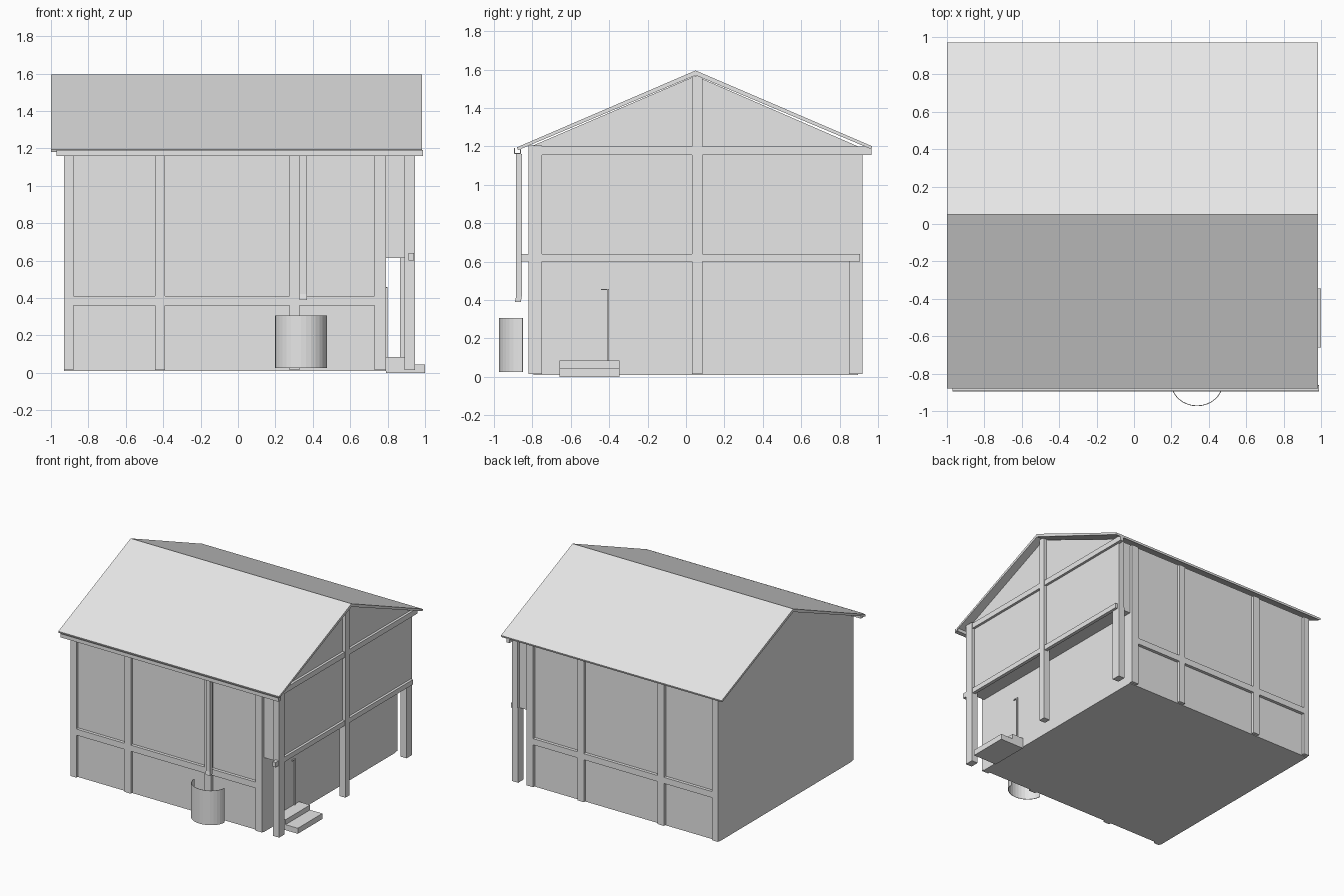
import bpy, bmesh, math

cube = bpy.data.objects.get("Cube")
if cube:
    bpy.data.objects.remove(cube, do_unlink=True)

grey = bpy.data.materials.new("light grey")
grey.use_nodes = True
COLOR = (0.8, 0.8, 0.8, 1)
grey.diffuse_color = COLOR
grey.node_tree.nodes["Principled BSDF"].inputs["Base Color"].default_value = COLOR


def finish(name, bm):
    bmesh.ops.recalc_face_normals(bm, faces=bm.faces)
    mesh = bpy.data.meshes.new(name)
    bm.to_mesh(mesh)
    bm.free()
    mesh.materials.append(grey)
    obj = bpy.data.objects.new(name, mesh)
    bpy.context.collection.objects.link(obj)
    return obj


def extrude_x(name, profile, x0, x1):
    """Extrude a (y, z) outline from x0 to x1."""
    bm = bmesh.new()
    face = bm.faces.new([bm.verts.new((x0, y, z)) for y, z in profile])
    out = bmesh.ops.extrude_face_region(bm, geom=[face])
    moved = [v for v in out["geom"] if isinstance(v, bmesh.types.BMVert)]
    bmesh.ops.translate(bm, verts=moved, vec=(x1 - x0, 0, 0))
    return finish(name, bm)


def box(name, x, y, z):
    outline = [(y[0], z[0]), (y[1], z[0]), (y[1], z[1]), (y[0], z[1])]
    return extrude_x(name, outline, *x)


FRONT, BACK = -0.795, 0.895      # wall planes
RIDGE, EAVE = 0.05, 1.205        # ridge y, wall top
LEFT, PORCH = -0.93, 0.79        # lower wall ends
FLOOR, OVER = 0.01, 0.615        # wall foot, overhang underside


def gable(base):
    return [(FRONT, base), (BACK, base), (BACK, EAVE - 0.005),
            (RIDGE, 1.567), (FRONT, EAVE)]


# Walls: full-height body and the overhanging upper storey
extrude_x("house_walls", gable(FLOOR), LEFT, PORCH)
extrude_x("upper_overhang", gable(OVER), PORCH, 0.92)

# Roof slab
extrude_x("roof", [(-0.88, 1.195), (RIDGE, 1.595), (0.97, 1.2),
                   (0.965, 1.185), (RIDGE, 1.57), (-0.875, 1.18)], -1, 0.985)

# Timber frame on the front and back walls
for side, y in (("front", (-0.82, FRONT + 0.02)), ("back", (BACK - 0.02, 0.92))):
    for i, x in enumerate((LEFT, -0.445, 0.275, 0.73)):
        width = 0.06 if i == 3 else 0.05 if i == 0 else 0.055
        box(f"{side}_wall_post_{i + 1}", (x, x + width), y, (0.015, 1.19))
    box(f"{side}_wall_rail", (LEFT + 0.03, PORCH - 0.03), y, (0.36, 0.41))

# Free-standing porch posts and the side frame
box("porch_front_post", (0.89, 0.945), (-0.82, -0.75), (0.015, 1.205))
box("porch_middle_post", (0.89, 0.945), (0.03, 0.085), (0.015, 1.565))
box("porch_back_post", (0.865, 0.92), (0.85, 0.92), (0.015, 0.62))
box("side_floor_rail", (0.912, 0.94), (-0.86, 0.905), (0.6, 0.64))
box("side_eave_beam", (0.912, 0.94), (-0.75, 0.965), (1.155, 1.198))
box("upper_back_corner", (0.87, 0.92), (BACK - 0.02, 0.92), (0.62, 1.19))

# Entry steps and the thin door edge
box("lower_step", (PORCH, 1.0), (-0.66, -0.345), (0, 0.045))
box("upper_step", (PORCH, 0.89), (-0.66, -0.345), (0.045, 0.085))
box("door_edge", (PORCH, 0.8), (-0.412, -0.402), (0.085, 0.458))
box("door_top_edge", (PORCH, 0.8), (-0.442, -0.402), (0.452, 0.458))

# Open gutter and downspout
extrude_x("gutter", [(-0.895, 1.19), (-0.895, 1.16), (-0.86, 1.16), (-0.86, 1.19),
                     (-0.865, 1.19), (-0.865, 1.165), (-0.89, 1.165), (-0.89, 1.19)],
          -0.97, 0.99)
extrude_x("downspout", [(-0.885, 1.16), (-0.885, 0.42), (-0.89, 0.39),
                        (-0.86, 0.39), (-0.855, 0.42), (-0.855, 1.16)], 0.33, 0.37)

# Open half-round rain barrel
bm = bmesh.new()
rings = []
for i in range(17):
    a = math.pi * i / 16
    x, y = 0.337 - 0.137 * math.cos(a), -0.85 - 0.122 * math.sin(a)
    rings.append([bm.verts.new((x, y, z)) for z in (0.025, 0.305)])
for a, b in zip(rings, rings[1:]):
    bm.faces.new((a[0], b[0], b[1], a[1]))
barrel = finish("rain_barrel", bm)
shell = barrel.modifiers.new("thickness", "SOLIDIFY")
shell.thickness = 0.004
shell.offset = 0
